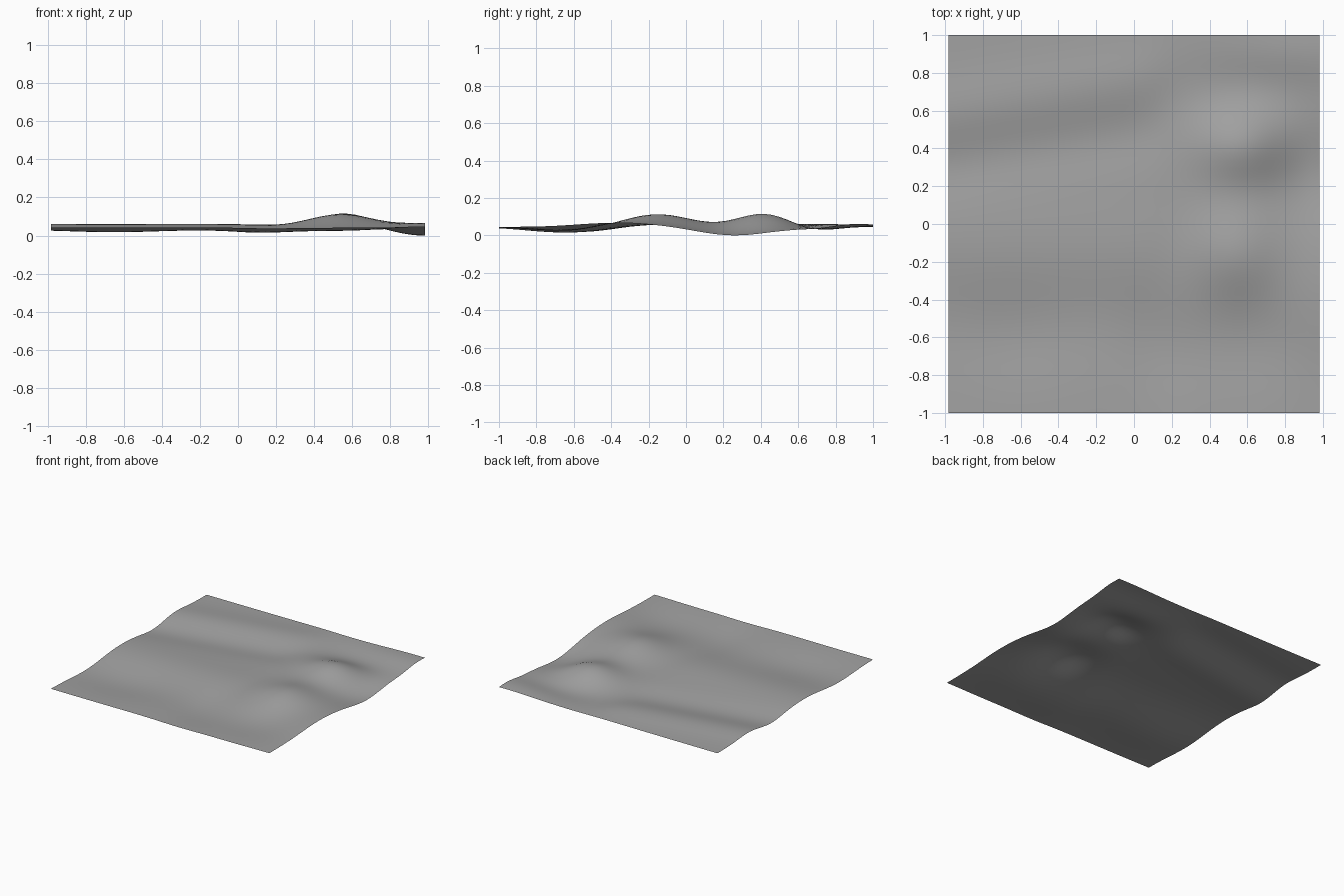
import bpy
from math import exp

cube = bpy.data.objects.get("Cube")
if cube:
    bpy.data.objects.remove(cube, do_unlink=True)

# Single stone grey
grey = bpy.data.materials.new("stone grey")
grey.use_nodes = True
colour = (0.36, 0.36, 0.36, 1)
grey.diffuse_color = colour
grey.node_tree.nodes["Principled BSDF"].inputs["Base Color"].default_value = colour

# Rounded mounds and hollows: centre x, centre y, width x, width y, height
MOUNDS = [
    (0.57, 0.41, 0.17, 0.14, 0.075),
    (0.54, -0.15, 0.17, 0.18, 0.068),
    (0.95, 0.27, 0.18, 0.20, -0.048),
    (0.98, -0.45, 0.20, 0.25, 0.026),
    (0.60, -0.65, 0.30, 0.18, -0.022),
    (0.60, 0.72, 0.25, 0.12, -0.022),
    (0.90, 0.90, 0.25, 0.12, 0.020),
    (0.16, -0.70, 0.15, 0.20, -0.016),
    (-0.65, -0.62, 0.22, 0.18, -0.012),
]
# Long slanting ridges and troughs: y at the left edge, width, height
RIDGES = [(0.60, 0.12, 0.018), (0.30, 0.12, -0.020),
          (-0.12, 0.18, 0.017), (-0.55, 0.18, -0.016)]


def bell(d, width):
    return exp(-0.5 * (d / width) ** 2)


def height(x, y):
    z = 0.047
    for cx, cy, wx, wy, h in MOUNDS:
        z += h * bell(x - cx, wx) * bell(y - cy, wy)
    fade = 1 / (1 + exp((x - 0.15) / 0.06))
    for cy, w, h in RIDGES:
        slant = 0.17 * (x + 1) if cy > 0 else 0
        z += h * fade * bell(y - cy - slant, w)
    return z


# Ground sheet
bpy.ops.mesh.primitive_grid_add(x_subdivisions=48, y_subdivisions=48, size=2)
sheet = bpy.context.object
sheet.name = "terrain_sheet"
for v in sheet.data.vertices:
    v.co.x *= 0.983
    v.co.z = height(v.co.x, v.co.y)
low = min(v.co.z for v in sheet.data.vertices)
for v in sheet.data.vertices:
    v.co.z -= low
sheet.data.materials.append(grey)
bpy.ops.object.shade_smooth()
